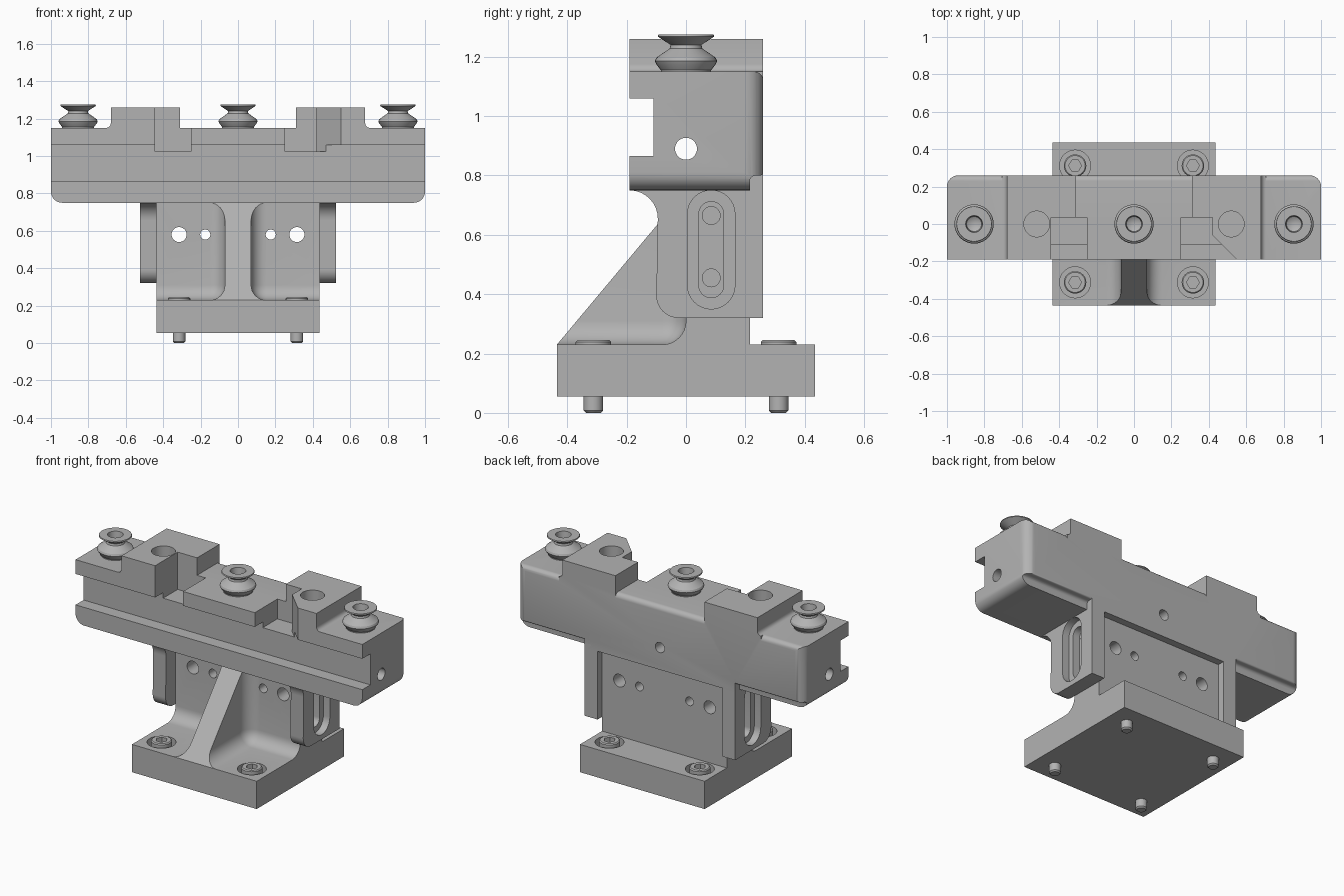
import bpy, bmesh, math
from mathutils import Matrix, Vector

cube = bpy.data.objects.get("Cube")
if cube:
    bpy.data.objects.remove(cube, do_unlink=True)

steel = bpy.data.materials.new("satin_grey")
GREY = (0.45, 0.45, 0.45, 1)
steel.diffuse_color = GREY
steel.use_nodes = True
steel.node_tree.nodes["Principled BSDF"].inputs["Base Color"].default_value = GREY


def finish(name, bm):
    bmesh.ops.recalc_face_normals(bm, faces=bm.faces[:])
    mesh = bpy.data.meshes.new(name)
    bm.to_mesh(mesh)
    bm.free()
    mesh.materials.append(steel)
    ob = bpy.data.objects.new(name, mesh)
    bpy.context.collection.objects.link(ob)
    return ob


def arc(cx, cy, r, a0, a1, n=8):
    """Points along a circular arc, angles in degrees."""
    steps = [math.radians(a0 + (a1 - a0) * i / n) for i in range(n + 1)]
    return [(cx + r * math.cos(a), cy + r * math.sin(a)) for a in steps]


def prism(name, pts, axis, lo, hi):
    """Extrude a 2D outline along an axis: x takes (y,z), y takes (x,z), z takes (x,y)."""
    place = {"x": lambda p: (lo, p[0], p[1]), "y": lambda p: (p[0], lo, p[1]),
             "z": lambda p: (p[0], p[1], lo)}[axis]
    step = Vector([(hi - lo) * (a == axis) for a in "xyz"])
    bm = bmesh.new()
    face = bm.faces.new([bm.verts.new(place(p)) for p in pts])
    new = bmesh.ops.extrude_face_region(bm, geom=[face])["geom"]
    bmesh.ops.translate(bm, vec=step, verts=[v for v in new if isinstance(v, bmesh.types.BMVert)])
    return finish(name, bm)


def box(name, lo, hi, bevel=0.0):
    lo, hi = Vector(lo), Vector(hi)
    bm = bmesh.new()
    m = Matrix.Translation((lo + hi) / 2) @ Matrix.Diagonal((*(hi - lo), 1))
    bmesh.ops.create_cube(bm, size=1, matrix=m)
    if bevel:
        bmesh.ops.bevel(bm, geom=bm.edges[:], offset=bevel, segments=8, profile=0.5, affect="EDGES")
    return finish(name, bm)


def rod(name, a, b, axis, lo, hi, r, n=32):
    return prism(name, arc(a, b, r, 0, 360, n)[:-1], axis, lo, hi)


def lathe(name, pts, x, y, n=40):
    bm = bmesh.new()
    verts = [bm.verts.new((r, 0, z)) for r, z in pts]
    edges = [bm.edges.new(pair) for pair in zip(verts, verts[1:])]
    bmesh.ops.spin(bm, geom=verts + edges, cent=(0, 0, 0), axis=(0, 0, 1),
                   angle=math.tau, steps=n, use_duplicate=False)
    bmesh.ops.remove_doubles(bm, verts=bm.verts[:], dist=0.0001)
    bmesh.ops.translate(bm, vec=(x, y, 0), verts=bm.verts[:])
    return finish(name, bm)


def activate(ob):
    bpy.ops.object.select_all(action="DESELECT")
    ob.select_set(True)
    bpy.context.view_layer.objects.active = ob


def cut(ob, *cutters):
    for c in cutters:
        c.hide_render = True
        mod = ob.modifiers.new("cut", "BOOLEAN")
        mod.operation, mod.solver, mod.object = "DIFFERENCE", "EXACT", c
        activate(ob)
        bpy.ops.object.modifier_apply(modifier=mod.name)
        bpy.data.objects.remove(c, do_unlink=True)


def smooth(ob):
    activate(ob)
    bpy.ops.object.shade_smooth_by_angle(angle=math.radians(32))


SIDES = (-1, 1)
BOLTS = [(x, y) for x in (-0.315, 0.315) for y in (-0.312, 0.312)]

# Bracket: foot plate, upright and sloped rib in one casting
bracket = prism("bracket", [(-0.435, 0.055), (0.435, 0.055), (0.435, 0.23), (0.215, 0.23),
                            (0.215, 0.75), (0, 0.75), (-0.435, 0.23)], "x", -0.435, 0.435)
for s in SIDES:
    xs = sorted((s * 0.07, s * 0.9))
    cut(bracket, box("pocket", (xs[0], -0.9, 0.23), (xs[1], 0, 1.2), 0.08),
        rod("large_hole", s * 0.315, 0.58, "y", -0.1, 0.4, 0.04),
        rod("small_hole", s * 0.175, 0.58, "y", -0.1, 0.4, 0.027),
        *[rod("side_hole", 0.085, z, "x", s * 0.34, s * 0.6, 0.03) for z in (0.455, 0.665)])
cut(bracket, *[rod("counterbore", x, y, "z", 0.15, 0.3, 0.083) for x, y in BOLTS])
smooth(bracket)

# Foot bolts with hex sockets and protruding tips
for i, (x, y) in enumerate(BOLTS):
    bolt = lathe("foot_bolt_%d" % (i + 1),
                 [(0, 0), (0.025, 0), (0.033, 0.008), (0.033, 0.15), (0.06, 0.15),
                  (0.06, 0.239), (0.054, 0.245), (0, 0.245)], x, y)
    cut(bolt, rod("socket", x, y, "z", 0.2, 0.3, 0.034, 6))
    smooth(bolt)

# Crossbar with the two raised blocks, outlined from the front
half = (arc(0.94, 0.81, 0.06, -90, 0) + [(1, 1.15)] + arc(0.705, 1.175, 0.025, -90, -180, 4)
        + [(0.68, 1.26), (0.31, 1.26), (0.31, 1.15)])
bar = prism("crossbar", half + [(-x, z) for x, z in reversed(half)], "y", -0.19, 0.26)
# Front slot along the whole length
cut(bar, box("slot", (-1.2, -0.4, 0.865), (1.2, -0.11, 1.06)))
# Notches beside the blocks, the left one with a slanted side
cut(bar, box("notch", (-0.445, -0.3, 1.025), (-0.25, 0.035, 1.4)),
    prism("slanted_notch", [(0.25, -0.3), (0.66, -0.3), (0.42, -0.06), (0.42, 0.035),
                            (0.25, 0.035)], "z", 1.025, 1.4))
# Rounded rear corners, lower rear step and softened top rear edge
for s in SIDES:
    corner = [(s * x, y) for x, y in arc(0.94, 0.2, 0.06, 0, 90) + [(0.94, 0.4), (1.2, 0.4), (1.2, 0.2)]]
    step = [(0.215, 0.6), (0.215, 0.78)] + arc(0.235, 0.78, 0.02, 180, 90, 4) + [(0.25, 0.8)]
    step += arc(0.25, 0.81, 0.01, -90, 0, 3) + [(0.4, 0.81), (0.4, 0.6)]
    cut(bar, prism("corner", corner, "z", 0.6, 1.4),
        prism("step", step, "x", s * 0.525, s * 1.2))
edge = arc(0.23, 1.12, 0.03, 0, 90) + [(0.23, 1.2), (0.3, 1.2), (0.3, 1.12)]
for lo, hi in ((-1.2, -0.705), (-0.31, 0.31), (0.705, 1.2)):
    cut(bar, prism("edge", edge, "x", lo, hi))
# Bores: lengthwise, rear and one down into each block
cut(bar, rod("long_bore", 0, 0.89, "x", -1.2, 1.2, 0.037),
    rod("rear_bore", 0, 0.89, "y", 0, 0.4, 0.032),
    *[rod("block_bore", s * 0.52, 0, "z", 1.0, 1.4, 0.069) for s in SIDES])
smooth(bar)

# Side legs, each with a stepped slot
leg_outline = (arc(-0.19, 0.655, 0.095, 90, 0) + arc(-0.025, 0.395, 0.075, 180, 270)
               + [(0.26, 0.32), (0.26, 0.78), (-0.19, 0.78)])


def slot(r, lo, hi):
    return arc(0.085, 0.67, r, 0, 180, 16) + arc(0.085, 0.43, r, 180, 360, 16)


for s, name in zip(SIDES, ("right_leg", "left_leg")):
    leg = prism(name, leg_outline, "x", s * 0.435, s * 0.525)
    cut(leg, prism("slot_recess", slot(0.08, 0, 0), "x", s * 0.48, s * 0.6),
        prism("slot_through", slot(0.042, 0, 0), "x", s * 0.4, s * 0.6))
    smooth(leg)

# Waisted locating studs on top
for x, name in ((-0.855, "right_stud"), (0, "middle_stud"), (0.855, "left_stud")):
    smooth(lathe(name, [(0, 1.14), (0.085, 1.14), (0.085, 1.155), (0.1, 1.175), (0.105, 1.185),
                        (0.1, 1.197), (0.055, 1.228), (0.052, 1.24), (0.095, 1.268),
                        (0.093, 1.275), (0.045, 1.275), (0.04, 1.235), (0, 1.21)], x, 0))
